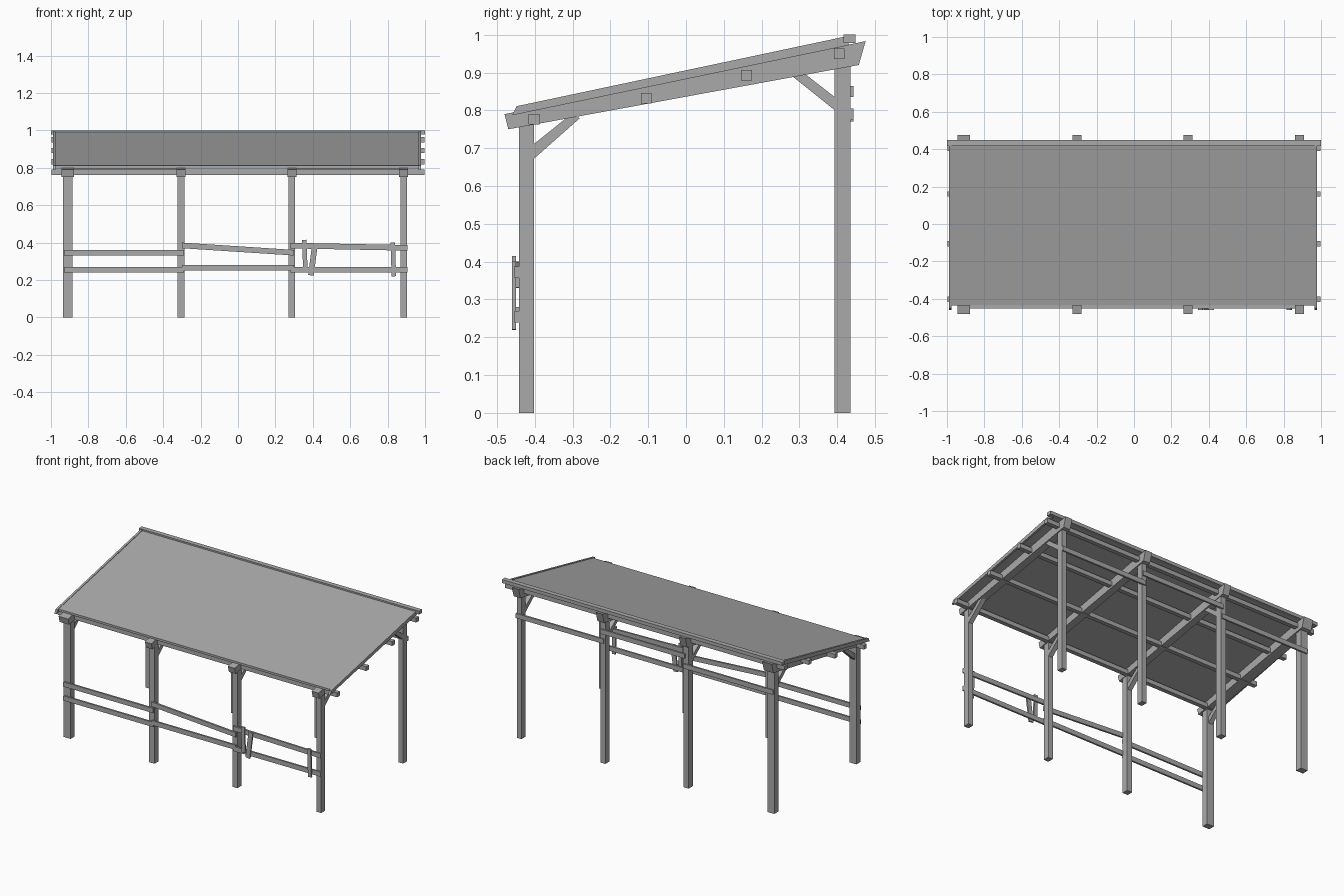
import bpy
from mathutils import Vector, Matrix

cube = bpy.data.objects.get("Cube")
if cube:
    bpy.data.objects.remove(cube)

mat = bpy.data.materials.new("weathered_grey")
mat.use_nodes = True
GREY = (0.4, 0.4, 0.4, 1)
mat.diffuse_color = GREY
mat.node_tree.nodes["Principled BSDF"].inputs["Base Color"].default_value = GREY


def prism(name, ring_a, ring_b):
    """Solid between two matching rings of points."""
    n = len(ring_a)
    faces = [list(range(n))[::-1], list(range(n, 2 * n))]
    faces += [(i, (i + 1) % n, n + (i + 1) % n, n + i) for i in range(n)]
    mesh = bpy.data.meshes.new(name)
    mesh.from_pydata([tuple(v) for v in ring_a + ring_b], [], faces)
    mesh.validate()
    mesh.materials.append(mat)
    obj = bpy.data.objects.new(name, mesh)
    bpy.context.collection.objects.link(obj)
    return obj


def profile(name, x, width, pts):
    """Side outline in y and z, extruded along x."""
    return prism(name, *[[(x + s * width / 2, y, z) for y, z in pts] for s in (-1, 1)])


def beam(name, a, b, depth, height):
    """Board running along x from a to b, with upright ends."""
    ring = [(-1, -1), (1, -1), (1, 1), (-1, 1)]
    return prism(name, *[[(x, y + s * depth / 2, z + t * height / 2) for s, t in ring]
                         for x, y, z in (a, b)])


def box(name, x0, x1, y0, y1, z0, z1):
    return beam(name, (x0, (y0 + y1) / 2, (z0 + z1) / 2),
                (x1, (y0 + y1) / 2, (z0 + z1) / 2), y1 - y0, z1 - z0)


def slat(name, a, b, width, y):
    """Thin board nailed on the fence, from a to b in x and z."""
    d = Vector((b[0] - a[0], b[1] - a[1])).normalized() * width / 2
    pts = [(a[0] + d.y, a[1] - d.x), (b[0] + d.y, b[1] - d.x),
           (b[0] - d.y, b[1] + d.x), (a[0] - d.y, a[1] + d.x)]
    return prism(name, *[[(x, yy, z) for x, z in pts] for yy in (y + .005, y - .005)])


# Four frames: posts, sloping rafter and two braces
for i, (x, post, raft) in enumerate([(-.91, .05, .068), (-.305, .038, .046),
                                     (.288, .034, .048), (.886, .034, .048)], 1):
    box(f"front_post_{i}", x - post / 2, x + post / 2, -.442, -.402, 0, .785)
    box(f"back_post_{i}", x - post / 2, x + post / 2, .393, .435, 0, .94)
    profile(f"rafter_{i}", x, raft, [(-.47, .75), (.457, .92), (.475, .983), (-.48, .79)])
    profile(f"front_brace_{i}", x, .03, [(-.41, .665), (-.28, .78), (-.31, .785), (-.41, .705)])
    profile(f"back_brace_{i}", x, .03, [(.4, .795), (.4, .83), (.31, .9), (.275, .895)])

# Purlins across the frames
for name, y, z in [("front", -.402, .776), ("low", -.105, .832),
                   ("high", .16, .893), ("back", .405, .95)]:
    beam(f"{name}_purlin", (-.998, y, z), (.998, y, z), .028, .028)

# Roof sheet, edge trims and ridge board
profile("roof_sheet", -.005, 1.965, [(-.435, .797), (.425, .978), (.425, .992), (-.435, .811)])
for side, x in (("right", -.982), ("left", .972)):
    profile(f"{side}_edge_trim", x, .014,
            [(-.46, .787), (.43, .972), (.43, .997), (-.448, .811)])
box("ridge_board", -1, 1, .417, .448, .978, 1)

# Front fence rails, one pair per bay, and back tie rails
Y = -.447
bays = [((-.93, .345), (-.29, .345), .255, .785),
        ((-.3, .385), (.3, .346), .265, .85),
        ((.28, .384), (.905, .372), .254, .79)]
for i, ((x0, z0), (x1, z1), low, tie) in enumerate(bays, 1):
    beam(f"upper_rail_{i}", (x0, Y, z0), (x1, Y, z1), .012, .03)
    beam(f"lower_rail_{i}", (x0, Y, low), (x1, Y, low), .012, .03)
    beam(f"back_tie_{i}", (x0, .437, tie), (x1, .437, tie), .012, .03)

# Loose slats on the fence
for i, (a, b, w) in enumerate([((.36, .25), (.355, .415), .024),
                               ((.39, .225), (.412, .395), .03),
                               ((.833, .22), (.828, .4), .024)], 1):
    slat(f"loose_slat_{i}", a, b, w, Y - .008)
